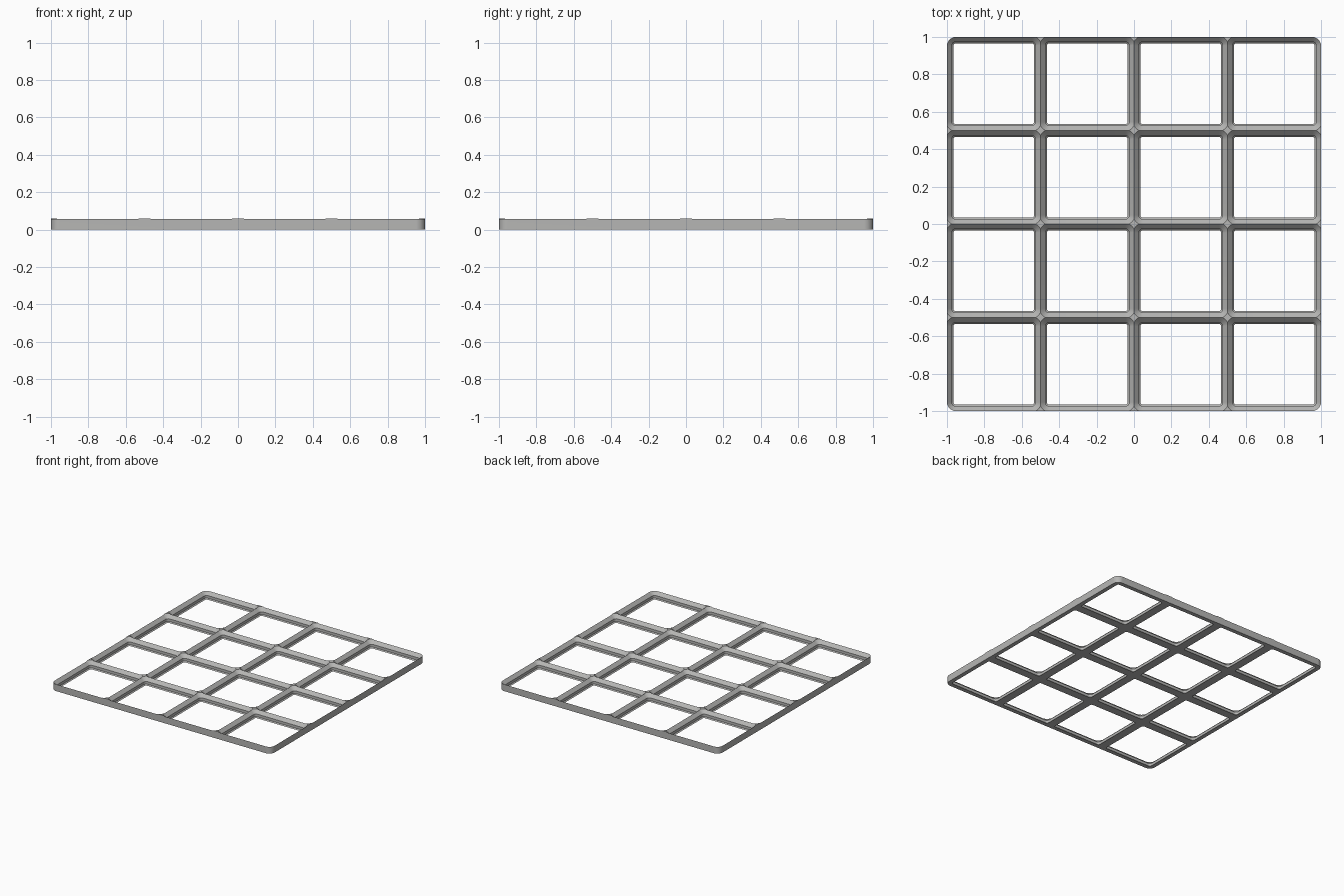
import bpy, bmesh, math

if "Cube" in bpy.data.objects:
    bpy.data.objects.remove(bpy.data.objects["Cube"])

CELL = 0.5          # pocket pitch
R = 0.0476          # corner radius of plate and of pocket at the ridge
RIDGE = 0.0554      # height where neighbouring pockets meet
TOP = 0.0595        # height of the raised node tips
SEG = 10            # segments per rounded corner

# One plain grey
grey = bpy.data.materials.new("light grey")
grey.diffuse_color = (0.47, 0.47, 0.46, 1)
grey.use_nodes = True
grey.node_tree.nodes["Principled BSDF"].inputs["Base Color"].default_value = grey.diffuse_color


def rounded_square(half, r, z):
    """Points of a rounded square around the origin."""
    pts = []
    for k in range(4):
        a0 = k * math.pi / 2
        sx, sy = [(1, 1), (-1, 1), (-1, -1), (1, -1)][k]
        for i in range(SEG + 1):
            a = a0 + i / SEG * math.pi / 2
            pts.append((sx * (half - r) + r * math.cos(a),
                        sy * (half - r) + r * math.sin(a), z))
    return pts


def loft(name, rings, loc=(0, 0, 0)):
    """Closed solid through a stack of rings."""
    bm = bmesh.new()
    loops = [[bm.verts.new(p) for p in ring] for ring in rings]
    n = len(loops[0])
    for a, b in zip(loops, loops[1:]):
        for i in range(n):
            j = (i + 1) % n
            bm.faces.new((a[i], a[j], b[j], b[i]))
    bm.faces.new(loops[0][::-1])
    bm.faces.new(loops[-1])
    mesh = bpy.data.meshes.new(name)
    bm.to_mesh(mesh)
    bm.free()
    mesh.materials.append(grey)
    ob = bpy.data.objects.new(name, mesh)
    ob.location = loc
    bpy.context.collection.objects.link(ob)
    return ob


# Solid plate with rounded corners
plate = loft("grid_plate", [rounded_square(1, R, 0), rounded_square(1, R, TOP)])

# Stepped pocket: (inset from cell edge, height)
profile = [(0.0339, -0.02), (0.0339, 0.0), (0.0256, 0.0083),
           (0.0256, RIDGE - 0.0256), (-0.02, RIDGE + 0.02)]
rings = [rounded_square(CELL / 2 - d, R - d, z) for d, z in profile]

# Cut the sixteen pockets, leaving raised tips where four corners meet
cutters = []
for ix in range(4):
    for iy in range(4):
        c = loft("pocket_cutter", rings,
                 ((ix - 1.5) * CELL, (iy - 1.5) * CELL, 0))
        c.hide_render = True
        cutters.append(c)
        mod = plate.modifiers.new("pocket", 'BOOLEAN')
        mod.operation = 'DIFFERENCE'
        mod.solver = 'EXACT'
        mod.object = c

# Apply the cuts and drop the helpers
bpy.context.view_layer.update()
final = bpy.data.meshes.new_from_object(
    plate.evaluated_get(bpy.context.evaluated_depsgraph_get()))
plate.modifiers.clear()
plate.data = final
for c in cutters:
    bpy.data.objects.remove(c)

# Smooth rounded corners, crisp edges
bpy.context.view_layer.objects.active = plate
plate.select_set(True)
bpy.ops.object.shade_smooth_by_angle(angle=math.radians(30))
